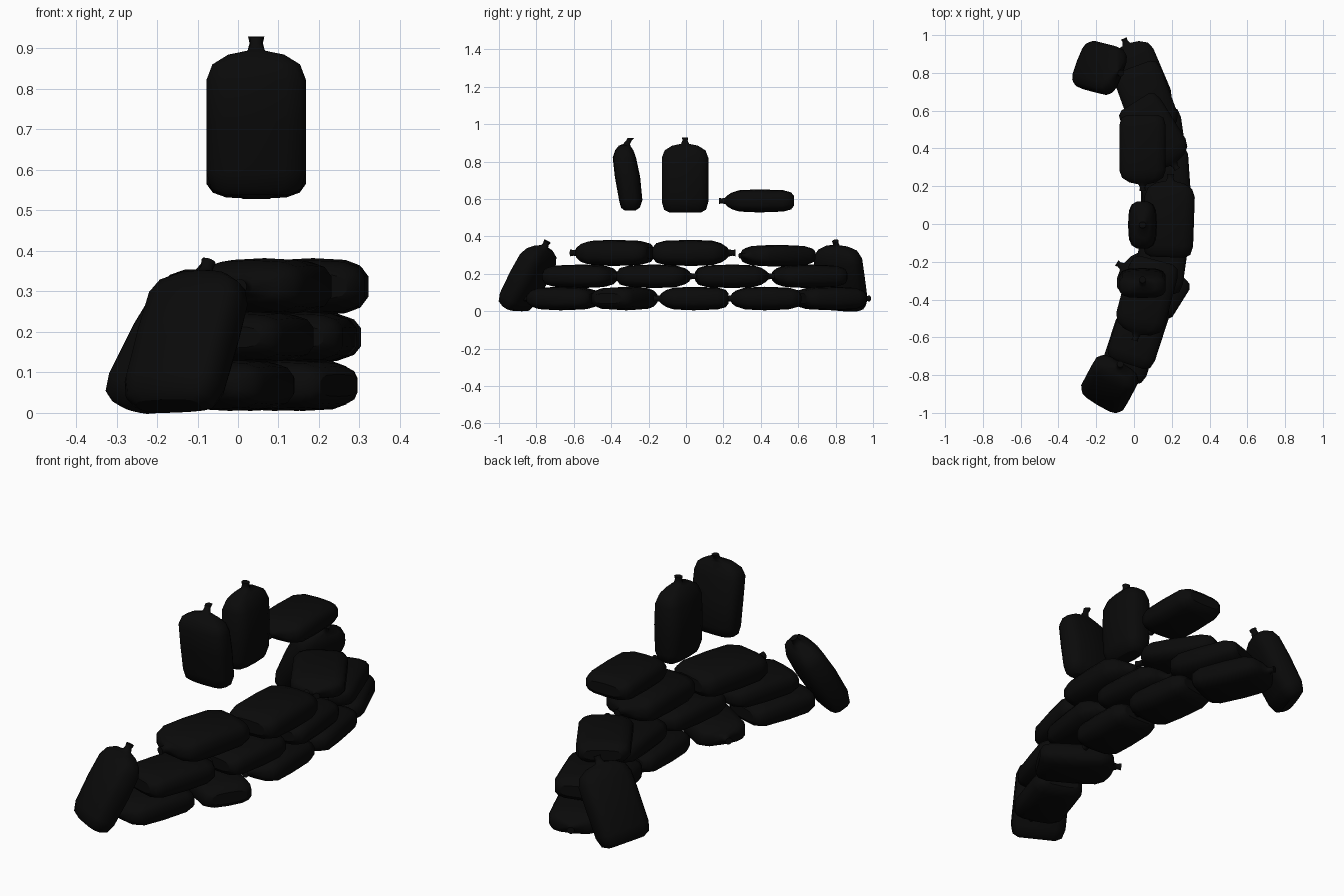
import bpy, bmesh, math
from mathutils import Vector, Matrix

if "Cube" in bpy.data.objects:
    bpy.data.objects.remove(bpy.data.objects["Cube"])

mat = bpy.data.materials.new("charcoal_black")
mat.diffuse_color = (0.003, 0.003, 0.003, 1)
mat.use_nodes = True
mat.node_tree.nodes["Principled BSDF"].inputs["Base Color"].default_value = mat.diffuse_color

# stations along the bag: position, half width, half thickness (last ones are the tied neck)
STATIONS = [(-.187, .085, .028), (-.172, .113, .048), (-.13, .125, .060), (0, .125, .065),
            (.105, .125, .060), (.145, .110, .047), (.170, .070, .030), (.180, .022, .018),
            (.198, .014, .014), (.214, .017, .017)]
SIDES = 14


def bag(name, centre, axis, wide, size=(1, 1, 1), bend=0.0):
    """Filled sack: axis points to the neck, wide is the broad direction."""
    y = Vector(axis).normalized()
    x = Vector(wide)
    x = (x - y * x.dot(y)).normalized()
    z = x.cross(y)
    rot = Matrix((x, y, z)).transposed()
    bm = bmesh.new()
    rings = []
    for p, w, h in STATIONS:
        sag = bend * 0.5 * math.sin(2.2 * p / .185)
        if p > .175:
            sag -= bend * (p - .16) * 15
        power = 0.62 if w > .03 else 1.0
        ring = []
        for i in range(SIDES):
            a = 2 * math.pi * (i + .5) / SIDES
            c, s = math.cos(a), math.sin(a)
            px = math.copysign(abs(c) ** power, c) * w * size[0]
            pz = math.copysign(abs(s) ** power, s) * h * size[2]
            ring.append(bm.verts.new(rot @ Vector((px, p * size[1], pz + sag)) + Vector(centre)))
        rings.append(ring)
    for a, b in zip(rings, rings[1:]):
        for i in range(SIDES):
            j = (i + 1) % SIDES
            bm.faces.new((a[i], a[j], b[j], b[i]))
    bm.faces.new(rings[0])
    bm.faces.new(rings[-1])
    bmesh.ops.recalc_face_normals(bm, faces=bm.faces)
    for f in bm.faces:
        f.smooth = len(f.verts) == 4
    me = bpy.data.meshes.new(name)
    bm.to_mesh(me)
    bm.free()
    me.materials.append(mat)
    ob = bpy.data.objects.new(name, me)
    bpy.context.collection.objects.link(ob)


def flat_bag(name, x, y, z, yaw, size):
    """Lying sack; yaw in degrees, 0 points the neck to +y, positive turns to +x."""
    a = math.radians(yaw)
    bag(name, (x, y, z), (math.sin(a), math.cos(a), 0), (math.cos(a), -math.sin(a), 0), size)


# curved wall, three courses
courses = {
    "bottom_bag": (.068, (1.0, 1.0, .97), [(-.02, -.67, 198), (.09, -.32, -58), (.16, .04, 180),
                                           (.145, .42, 172), (.03, .785, -23)]),
    "middle_bag": (.187, (1.05, 1.05, .97), [(.03, -.555, 18), (.15, -.165, 8), (.165, .25, -4),
                                             (.07, .65, 160)]),
    "top_bag": (.312, (1.08, 1.1, 1.08), [(.065, -.39, 195), (.185, .03, 2)]),
}
for name, (z, size, places) in courses.items():
    for i, (x, y, yaw) in enumerate(places):
        flat_bag(f"{name}_{i + 1}", x, y, z, yaw, size)
flat_bag("top_bag_3", .11, .48, .297, 148, (1.0, 1.05, .9))

# bags leaning on the two ends of the wall
bag("south_leaning_bag", (-.125, -.84, .183), (.085, .16, .31), (.85, -.53, 0), (1.05, 1.03, 1.15))
bag("north_leaning_bag", (-.175, .825, .183), (.18, -.045, .33), (.39, .92, 0), (1.05, 1.03, 1.1))

# loose bags above the wall
bag("loose_bent_bag", (.045, -.313, .72), (0, 0, 1), (1, 0, 0), (1, .97, 1.04), .035)
bag("loose_full_bag", (.045, -.005, .715), (0, 0, 1), (0, 1, 0), (1.01, 1, 1.18))
bag("loose_flat_bag", (.045, .39, .59), (0, -1, 0), (-1, 0, 0), (1, 1, .95))
